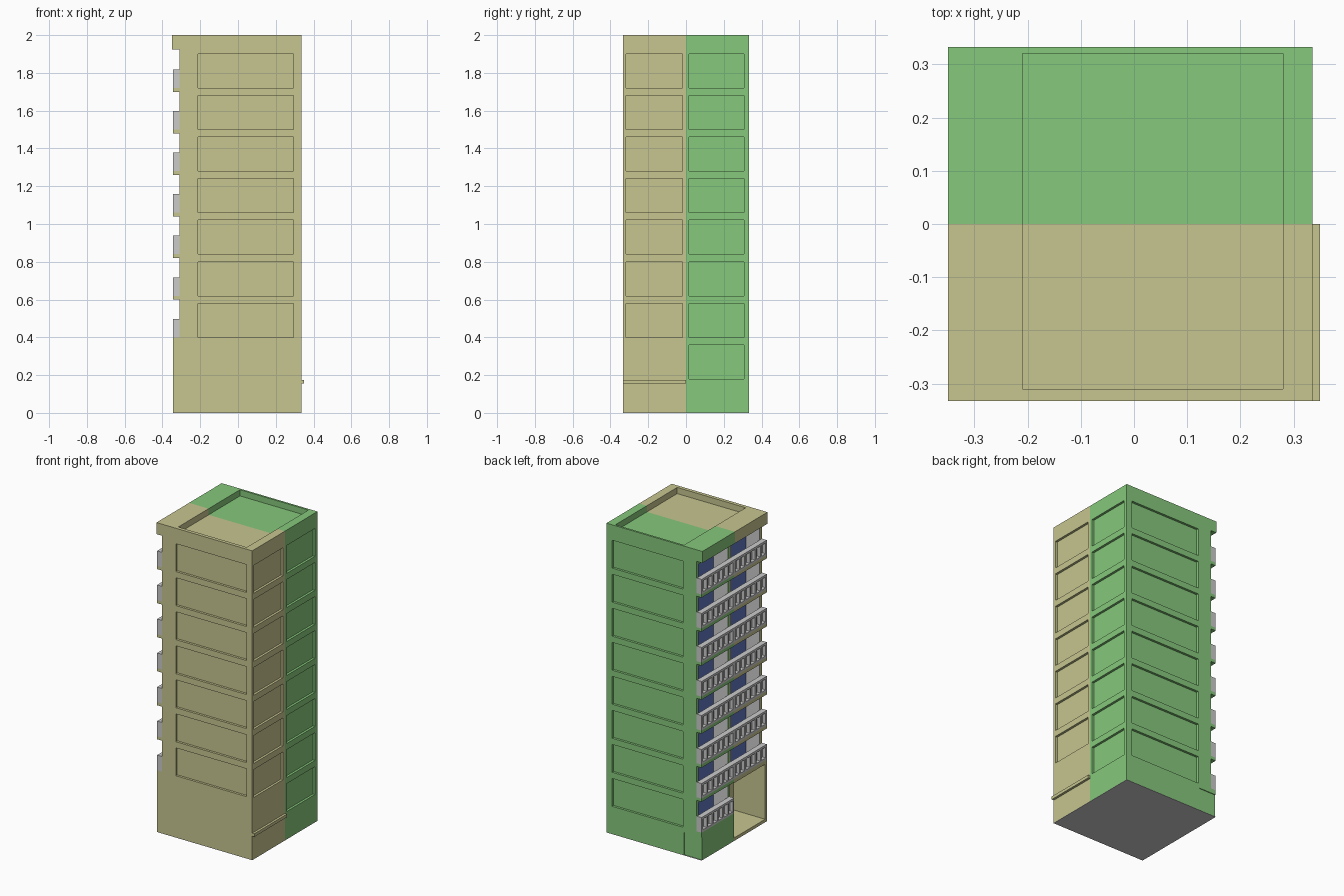
import bpy, bmesh
from mathutils import Matrix

if "Cube" in bpy.data.objects:
    bpy.data.objects.remove(bpy.data.objects["Cube"])

FLOORS = [0.18 + 0.22 * k for k in range(8)]   # floor level of each storey
H = 0.18                                       # clear storey height
W = 0.333                                      # half width in y
WALL_X, EDGE_X, BACK_X = -0.31, -0.345, -0.21  # wall ends, slab edge, glazing


def material(name, rgb):
    m = bpy.data.materials.new(name)
    m.diffuse_color = (*rgb, 1)
    m.use_nodes = True
    m.node_tree.nodes["Principled BSDF"].inputs["Base Color"].default_value = m.diffuse_color
    return m


YELLOW = material("yellow_plaster", (0.57, 0.56, 0.28))
GREEN = material("green_plaster", (0.24, 0.58, 0.20))
BLUE = material("blue_glazing", (0.12, 0.18, 0.52))


def finish(name, bm, mat=None):
    bmesh.ops.recalc_face_normals(bm, faces=bm.faces)
    me = bpy.data.meshes.new(name)
    bm.to_mesh(me)
    bm.free()
    ob = bpy.data.objects.new(name, me)
    bpy.context.collection.objects.link(ob)
    if mat:
        me.materials.append(mat)
    return ob


def boxes(name, items, mat=None):
    """One mesh from boxes given as (x0, x1, y0, y1, z0, z1)."""
    bm = bmesh.new()
    for x0, x1, y0, y1, z0, z1 in items:
        mid = ((x0 + x1) / 2, (y0 + y1) / 2, (z0 + z1) / 2)
        size = (x1 - x0, y1 - y0, z1 - z0, 1)
        bmesh.ops.create_cube(bm, size=1, matrix=Matrix.Translation(mid) @ Matrix.Diagonal(size))
    return finish(name, bm, mat)


def half_block(name, y0, y1, floors, mat):
    """Side profile with stepped balcony slabs, extruded along y."""
    pts = [(EDGE_X, 0.002), (0.335, 0.002), (0.335, 2), (-0.35, 2), (-0.35, 1.925), (WALL_X, 1.925)]
    for z in reversed(floors[1:]):
        pts += [(WALL_X, z), (EDGE_X, z), (EDGE_X, z - 0.02), (WALL_X, z - 0.02)]
    pts += [(WALL_X, floors[0]), (EDGE_X, floors[0])]
    bm = bmesh.new()
    face = bm.faces.new([bm.verts.new((x, y0, z)) for x, z in pts])
    ext = bmesh.ops.extrude_face_region(bm, geom=[face])
    bmesh.ops.translate(bm, vec=(0, y1 - y0, 0),
                        verts=[v for v in ext["geom"] if isinstance(v, bmesh.types.BMVert)])
    return finish(name, bm, mat)


def carve(ob, items):
    cutter = boxes("cutter", items)
    cutter.hide_render = True
    mod = ob.modifiers.new("carve", "BOOLEAN")
    mod.operation = "DIFFERENCE"
    mod.solver = "EXACT"
    mod.object = cutter
    bpy.context.view_layer.objects.active = ob
    bpy.ops.object.modifier_apply(modifier=mod.name)
    bpy.data.objects.remove(cutter)


def build_half(side, floors, mat, room, panel, roof, outer, extra):
    ob = half_block(side + "_half", *sorted((0, outer)), floors, mat)
    cuts = list(extra)
    inner = outer - 0.015 * (1 if outer > 0 else -1)
    ys = sorted((inner, outer * 1.2))
    for z in floors:
        cuts.append((-0.212, 0.295, *ys, z, z + H))          # long facade panel
        cuts.append((0.32, 0.4, *panel, z, z + H))           # right side panel
        cuts.append((-0.4, BACK_X + 0.004, *room, z, z + H)) # balcony room
    cuts.append((-0.21, 0.28, *roof, 1.96, 2.1))             # roof well
    # keep the long panels clear of the rooms
    carve(ob, cuts)

    # glazing and grey room side walls
    boxes(side + "_glazing", [(BACK_X, BACK_X + 0.004, *room, z, z + H) for z in floors], BLUE)
    a, b = room
    boxes(side + "_room_walls", [(WALL_X + 0.002, BACK_X, y, y + 0.003, z, z + H)
                                 for z in floors for y in (a, b - 0.003)])

    # railings: rails, deep fins and a thin backing sheet
    y0, y1 = sorted((0, outer))
    n, t, parts = 6, 0.012, []
    for z in floors:
        top = z + 0.098
        parts += [(EDGE_X, WALL_X, y0, y1, z, z + 0.014),
                  (EDGE_X, WALL_X, y0, y1, top - 0.014, top),
                  (WALL_X - 0.012, WALL_X - 0.004, y0, y1, z + 0.014, top - 0.014)]
        for i in range(n + 1):
            y = y0 + (y1 - y0 - t) * i / n
            parts.append((EDGE_X, WALL_X, y, y + t, z + 0.014, top - 0.014))
    boxes(side + "_railings", parts)


# Yellow front half with ground floor entrance
build_half("front", FLOORS[1:], YELLOW, (-0.315, -0.015), (-0.318, -0.018), (-0.31, 0.05), -W,
           [(-0.4, -0.12, -0.315, 0.05, 0.02, 0.375)])
# Green back half with shallow ground floor inset
build_half("back", FLOORS, GREEN, (0.015, 0.315), (0.015, 0.308), (-0.05, 0.32), W,
           [(-0.4, -0.22, 0.328, 0.4, -0.1, 0.15)])

# Canopy and base
boxes("canopy", [(0.335, 0.35, -W, 0, 0.155, 0.175)], YELLOW)
boxes("base_plate", [(EDGE_X, 0.335, -W, W, 0, 0.002)])
